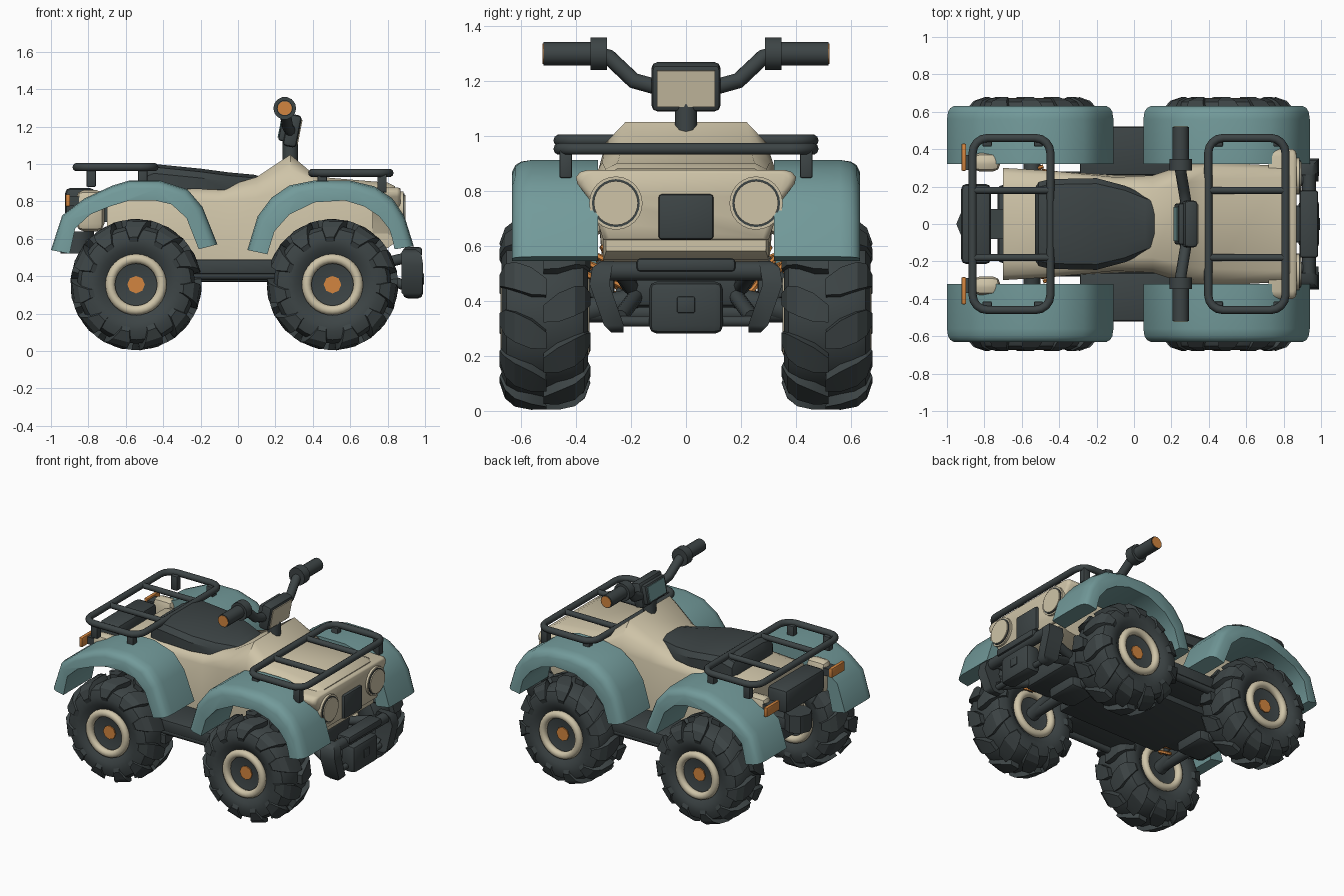
import bpy, bmesh, math
from mathutils import Vector, Matrix

if "Cube" in bpy.data.objects:
    bpy.data.objects.remove(bpy.data.objects["Cube"])

def material(name, *rgb):
    m = bpy.data.materials.new(name)
    m.diffuse_color = (*rgb, 1)
    m.use_nodes = True
    m.node_tree.nodes["Principled BSDF"].inputs["Base Color"].default_value = m.diffuse_color
    return m

CREAM = material("cream", .62, .55, .39)
TEAL = material("teal", .17, .325, .325)
DARK = material("charcoal", .046, .058, .060)
ORANGE = material("orange", .65, .235, .05)

def select(ob):
    bpy.ops.object.select_all(action='DESELECT')
    ob.select_set(True)
    bpy.context.view_layer.objects.active = ob

def smooth(ob, mat, angle=35):
    ob.data.materials.clear()
    ob.data.materials.append(mat)
    select(ob)
    bpy.ops.object.shade_smooth_by_angle(angle=math.radians(angle))

def finish(bm, name, mat, angle=35):
    bmesh.ops.recalc_face_normals(bm, faces=bm.faces)
    me = bpy.data.meshes.new(name)
    bm.to_mesh(me)
    bm.free()
    ob = bpy.data.objects.new(name, me)
    bpy.context.collection.objects.link(ob)
    smooth(ob, mat, angle)

def add_loft(bm, rings):
    rows = [[bm.verts.new(p) for p in ring] for ring in rings]
    n = len(rows[0])
    for a, b in zip(rows, rows[1:]):
        for i in range(n):
            bm.faces.new((a[i], a[(i + 1) % n], b[(i + 1) % n], b[i]))
    bm.faces.new(rows[0])
    bm.faces.new(rows[-1])

def loft(name, mat, rings, angle=35):
    bm = bmesh.new()
    add_loft(bm, rings)
    finish(bm, name, mat, angle)

def box(name, mat, center, size, bevel=0, tilt=0):
    bm = bmesh.new()
    bmesh.ops.create_cube(bm, size=1, matrix=Matrix.Diagonal((*size, 1)))
    if bevel:
        bmesh.ops.bevel(bm, geom=bm.edges[:], offset=bevel, segments=2, profile=.5, affect='EDGES')
    bm.transform(Matrix.Translation(center) @ Matrix.Rotation(tilt, 4, 'Y'))
    finish(bm, name, mat)

def tube(name, mat, pts, r, cyclic=False, res=3):
    cu = bpy.data.curves.new(name, 'CURVE')
    cu.dimensions = '3D'
    cu.bevel_depth, cu.bevel_resolution, cu.use_fill_caps = r, res, True
    sp = cu.splines.new('POLY')
    sp.points.add(len(pts) - 1)
    for p, q in zip(sp.points, pts):
        p.co = (*q, 1)
    sp.use_cyclic_u = cyclic
    ob = bpy.data.objects.new(name, cu)
    bpy.context.collection.objects.link(ob)
    select(ob)
    bpy.ops.object.convert(target='MESH')
    smooth(bpy.context.object, mat, 45)

# Body shell: x, top half width, top z, shoulder half width, shoulder z, bottom half width, bottom z
sections = [(-.70, .20, .86, .30, .80, .295, .50), (-.45, .20, .88, .285, .82, .28, .48),
            (-.10, .18, .87, .25, .80, .26, .48), (.10, .18, .93, .26, .82, .26, .48),
            (.28, .22, 1.05, .32, .87, .30, .48), (.42, .24, .932, .33, .86, .30, .50),
            (.80, .25, .90, .31, .85, .30, .55), (.84, .25, .88, .30, .83, .29, .58)]
rings = []
for x, a, zt, b, zs, c, zb in sections:
    side = [(a, zt), (a + (b - a) * .72, zt - (zt - zs) * .42), (b, zs), (c, zb)]
    rings.append([(x, y, z) for y, z in side] + [(x, -y, z) for y, z in reversed(side)])
loft("body", CREAM, rings, 40)

# Front panel, grille and headlights
half = [(.36, .875), (.385, .868), (.40, .85), (.395, .825), (.36, .78), (.32, .68), (.30, .62)]
outline = half + [(-y, z) for y, z in reversed(half)]
loft("front_panel", CREAM, [[(x, y * k, .75 + (z - .75) * k) for y, z in outline]
                            for x, k in ((.72, 1), (.85, 1), (.865, .97), (.87, .93))], 50)
box("grille", DARK, (.87, 0, .705), (.04, .20, .165), .012)
for s in (1, -1):
    for part, mat, r, x in (("headlight", CREAM, .097, .885), ("headlight_ring", DARK, .087, .889),
                            ("headlight_lens", CREAM, .080, .896)):
        tube(part, mat, [(.80, s * .255, .755), (x, s * .255, .755)], r, res=10)

# Seat: x, half width, top z, bottom z
seat = [(-.53, .19, .94, .87), (-.51, .225, .975, .87), (-.45, .24, 1.0, .87), (-.2, .245, .975, .865),
        (-.05, .205, .955, .86), (.06, .155, .945, .88), (.09, .145, .942, .89), (.11, .11, .935, .90)]
loft("seat", DARK, [[(x, w, b), (x, w, t - .05), (x, w * .88, t - .017), (x, w * .5, t),
                     (x, -w * .5, t), (x, -w * .88, t - .017), (x, -w, t - .05), (x, -w, b)]
                    for x, w, t, b in seat])

# Fenders: outer and inner arch lines lofted across the width with a rounded outer edge
rear_out = [(-1, .54), (-.94, .725), (-.82, .816), (-.67, .885), (-.58, .912), (-.42, .912), (-.27, .864), (-.19, .77), (-.11, .57)]
rear_in = [(-.9, .52), (-.87, .656), (-.79, .73), (-.685, .773), (-.58, .805), (-.445, .805), (-.355, .784), (-.275, .71), (-.21, .544)]
front_out = [(.05, .54), (.105, .72), (.18, .82), (.275, .885), (.41, .912), (.595, .912), (.73, .88), (.825, .816), (.89, .72), (.94, .56)]
front_in = [(.157, .517), (.195, .64), (.275, .73), (.41, .795), (.57, .805), (.675, .773), (.755, .72), (.81, .65), (.825, .60), (.837, .544)]
for name, out, inn in (("rear_fender", rear_out, rear_in), ("front_fender", front_out, front_in)):
    for s in (1, -1):
        rings = []
        for y, k in ((.32, 0), (.56, 0), (.60, .06), (.62, .18), (.632, .40)):
            top = [(a + (c - a) * k, s * y, b + (d - b) * k) for (a, b), (c, d) in zip(out, inn)]
            rings.append(top + [(c, s * y, d) for c, d in reversed(inn)])
        loft(name, TEAL, rings, 40)

# Wheels: lathed tyre, wrapped lugs, rims and hub caps
half = [(0.115, .14), (.13, .17), (.152, .20), (.157, .25), (.14, .295), (.10, .315)]
profile = [(-o, r) for o, r in half] + [(o, r) for o, r in reversed(half)]
lug = ((-.005, .350, .09), (.05, .352, .15), (.11, .342, .16), (.145, .312, .15), (.165, .255, .09))
for wx, s in ((-.545, 1), (-.545, -1), (.505, 1), (.505, -1)):
    def at(r, t, o):
        return (wx + r * math.cos(t), s * (.513 + o), .355 + r * math.sin(t))
    loft("tyre", DARK, [[at(r, i * math.tau / 36, o) for i in range(36)] for o, r in profile])
    bm = bmesh.new()
    for i in range(22):
        side = 1 if i % 2 else -1
        rings = []
        for o, r, w in lug:
            t = i * math.tau / 22 + o * 1.2
            rings.append([at(r, t - w, o * side), at(r, t + w, o * side),
                          at(r - .05, t + w * 1.1, o * side * .88), at(r - .05, t - w * 1.1, o * side * .88)])
        add_loft(bm, rings)
    finish(bm, "tyre_lugs", DARK, 20)
    for o in (-.137, .137):
        bpy.ops.mesh.primitive_torus_add(major_segments=32, minor_segments=10, major_radius=.138, minor_radius=.026,
                                         location=(wx, s * (.513 + o), .355), rotation=(math.pi / 2, 0, 0))
        bpy.context.object.name = "rim"
        smooth(bpy.context.object, CREAM, 60)
    tube("hub_cap", ORANGE, [(wx, s * .60, .355), (wx, s * .636, .355)], .047, res=2)
    # Suspension arm and coil spring
    tube("suspension_arm", DARK, [(wx, s * .12, .42), (wx, s * .40, .355)], .045)
    y0, z0 = (.22, .64) if wx > 0 else (.15, .54)
    a, b = Vector((wx + .06, s * y0, z0)), Vector((wx + .06, s * (y0 + .13), z0 - .16))
    q = (b - a).to_track_quat('Z', 'Y')
    tube("shock", DARK, [a, b], .018)
    tube("spring", ORANGE, [a.lerp(b, i / 60) + q @ Vector((.036 * math.cos(i * .55), .036 * math.sin(i * .55), 0))
                            for i in range(61)], .011, res=1)

# Racks with rounded loops, long bars and posts
for name, x0, x1, z, posts in (("rear_rack", -.863, -.447, .983, (-.785, -.51)), ("front_rack", .397, .81, .952, (.45, .77))):
    pts = []
    for cx, cy, a in ((x1 - .08, .38, 0), (x0 + .08, .38, 90), (x0 + .08, -.38, 180), (x1 - .08, -.38, 270)):
        for t in [math.radians(a + i * 22.5) for i in range(5)]:
            pts.append((cx + .08 * math.cos(t), cy + .08 * math.sin(t), z))
    tube(name, DARK, pts, .022, True)
    for s in (1, -1):
        tube(name + "_bar", DARK, [(x0, s * .18, z), (x1, s * .18, z)], .019)
        for px in posts:
            box(name + "_post", DARK, (px, s * .437, z - .055), (.05, .045, .10), .006)

# Handlebars, grips and instrument pod
bar = [(.25, .32, 1.295), (.25, .28, 1.285), (.265, .19, 1.20), (.28, .10, 1.175)]
tube("handlebar", DARK, bar + [(x, -y, z) for x, y, z in reversed(bar)], .03)
tube("steering_stem", DARK, [(.28, 0, .99), (.28, 0, 1.16)], .042)
for s in (1, -1):
    for part, mat, y0, y1, r in (("grip", DARK, .30, .518, .043), ("grip_collar", DARK, .287, .348, .061),
                                 ("grip_cap", ORANGE, .50, .521, .038)):
        tube(part, mat, [(.25, s * y0, 1.298), (.25, s * y1, 1.298)], r, res=5)
tilt = math.radians(11)
for part, mat, x, size, bevel in (("instrument_pod", DARK, 0, (.075, .25, .175), .02),
                                  ("pod_front_plate", CREAM, .039, (.008, .21, .135), 0),
                                  ("pod_back", DARK, -.045, (.04, .22, .13), .012),
                                  ("pod_screen", TEAL, -.066, (.008, .18, .10), 0)):
    box(part, mat, Vector((.29 + x * math.cos(tilt), 0, 1.178 - x * math.sin(tilt))), size, bevel, tilt)

# Front bumper with deep tapered side arms and winch block
tube("bumper_bar", DARK, [(.935, -.30, .508), (.935, .30, .508)], .037)
tube("bumper_lower_bar", DARK, [(.925, -.25, .325), (.925, .25, .325)], .02)
box("bumper_top", DARK, (.935, 0, .53), (.10, .36, .05), .015)
box("winch", DARK, (.935, 0, .375), (.11, .27, .19), .03)
box("winch_button", DARK, (.988, 0, .385), (.015, .065, .06), .006)
arm = ((.285, .25, .022, .90, .96), (.31, .262, .036, .875, .985), (.46, .315, .036, .875, .99),
       (.52, .305, .036, .87, .98), (.545, .285, .022, .885, .95))
for s in (1, -1):
    loft("bumper_side", DARK, [[(x0, s * (y - w), z), (x0, s * (y + w), z), (x1, s * (y + w), z), (x1, s * (y - w), z)]
                               for z, y, w, x0, x1 in arm], 50)
    tube("bumper_arm", DARK, [(.93, s * .24, .505), (.82, s * .22, .48), (.70, s * .2, .45)], .03)
    tube("bumper_lower_arm", DARK, [(.92, s * .24, .34), (.70, s * .18, .42)], .028)
# Frame, axles and footboards
box("frame", DARK, (0, 0, .44), (1.46, .42, .13), .03)
box("skid_plate", DARK, (-.02, 0, .40), (.80, .56, .06), .015)
for wx in (-.545, .505):
    tube("axle", DARK, [(wx, -.45, .355), (wx, .45, .355)], .035)
    box("axle_housing", DARK, (wx, 0, .38), (.20, .24, .14), .03)
for s in (1, -1):
    box("footboard", DARK, (-.03, s * .39, .45), (.52, .26, .08), .012)
    tube("footboard_rail", DARK, [(-.24, s * .49, .405), (.20, s * .49, .405)], .026)
    # Rear lamp pods and tail lights
    box("rear_pod", CREAM, (-.79, s * .33, .75), (.15, .10, .22), .04)
    box("tail_light", ORANGE, (-.91, s * .357, .805), (.025, .145, .065), .006)
    box("tail_light_mount", DARK, (-.87, s * .33, .80), (.07, .08, .05))
# Rear storage box and hitch
box("rear_box", DARK, (-.845, 0, .79), (.16, .43, .165), .03)
box("rear_box_mount", DARK, (-.72, 0, .74), (.12, .16, .10))
tube("hitch", DARK, [(-.86, 0, .52), (-.86, 0, .64)], .09, res=2)
box("hitch_mount", DARK, (-.76, 0, .56), (.16, .14, .08), .01)
